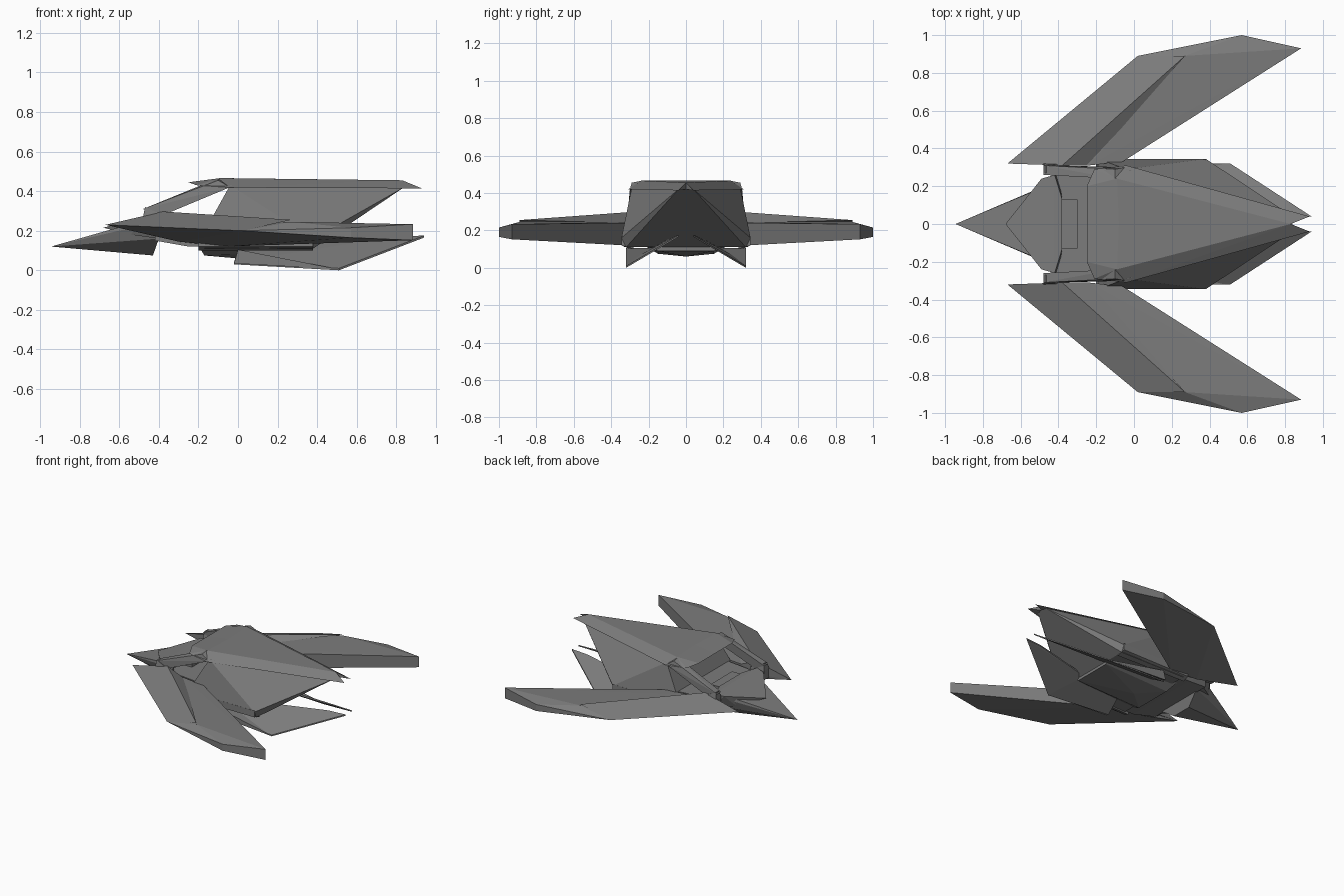
import bpy, bmesh

if "Cube" in bpy.data.objects:
    bpy.data.objects.remove(bpy.data.objects["Cube"])

grey = bpy.data.materials.new("hull_grey")
grey.diffuse_color = (0.2, 0.2, 0.2, 1)
grey.use_nodes = True
grey.node_tree.nodes["Principled BSDF"].inputs["Base Color"].default_value = grey.diffuse_color


def solid(name, pts, mirror=False, sym=False):
    """Flat-faced convex part; sym adds y-mirrored points, mirror adds a second copy."""
    if sym:
        pts = pts + [(x, -y, z) for x, y, z in pts if y]
    for side, sign in (("left", 1), ("right", -1)) if mirror else (("", 1),):
        bm = bmesh.new()
        for x, y, z in pts:
            bm.verts.new((x, y * sign, z))
        res = bmesh.ops.convex_hull(bm, input=bm.verts[:])
        junk = [v for v in res["geom_interior"] if isinstance(v, bmesh.types.BMVert)]
        bmesh.ops.delete(bm, geom=junk, context='VERTS')
        bmesh.ops.dissolve_limit(bm, angle_limit=0.02, verts=bm.verts[:], edges=bm.edges[:])
        bmesh.ops.recalc_face_normals(bm, faces=bm.faces[:])
        me = bpy.data.meshes.new(name)
        bm.to_mesh(me)
        bm.free()
        me.materials.append(grey)
        ob = bpy.data.objects.new((name + "_" + side).strip("_"), me)
        bpy.context.collection.objects.link(ob)


def slab(pts, t):
    """Thicken an outline in z."""
    return pts + [(x, y, z + t) for x, y, z in pts]


# swept wings: flat rear blade plus raised leading ridge
solid("wing_blade", [(-.67, .32, .23), (.02, .89, .2), (.27, .89, .245),
                     (.57, 1, .215), (.57, 1, .165), (.885, .93, .233), (.885, .93, .152),
                     (-.24, .31, .245), (-.06, .33, .24), (-.06, .33, .12), (-.3, .32, .145)],
      mirror=True)
solid("wing_ridge", [(-.67, .32, .23), (.02, .89, .2), (.27, .89, .255), (-.38, .31, .297),
                     (-.24, .31, .24), (-.38, .31, .2)], mirror=True)

# pointed nose and raised front deck
solid("nose", [(-.945, 0, .12), (-.54, .17, .235), (-.43, .08, .075), (-.4, .2, .16),
               (-.43, .22, .24)], sym=True)
solid("front_deck", [(-.68, 0, .215), (-.49, .24, .27), (-.54, .16, .18), (-.42, .26, .28),
                     (-.38, .13, .28), (-.4, .26, .16)], sym=True)
solid("mid_deck", [(-.42, .27, .15), (-.42, .27, .24), (-.1, .31, .24), (-.1, .31, .12),
                   (-.25, .3, .12)], sym=True)
solid("deck_vent", slab([(-.38, .13, .23), (-.3, .13, .23)], .04), sym=True)

# strut feet and the struts carrying the roof
solid("strut_foot", slab([(-.48, .26, .2), (-.48, .32, .2), (-.36, .26, .2), (-.36, .32, .2)], .07)
      + [(-.47, .27, .32), (-.47, .31, .32)], mirror=True)
solid("strut", [(-.48, .26, .31), (-.48, .31, .31), (-.4, .26, .27), (-.4, .31, .27),
                (-.1, .24, .465), (-.1, .29, .455), (-.04, .24, .42), (-.04, .3, .42)], mirror=True)

# main hull, raked at the front and overhanging at the rear
solid("hull", [(-.19, .345, .16), (-.17, .33, .11), (-.04, .29, .43), (.38, .345, .16),
               (.38, .32, .11), (.84, .04, .42)], sym=True)

# roof in two halves, leaving the notch between the tail tips
solid("roof", [(-.25, 0, .445), (-.25, .2, .445), (-.09, .24, .466), (-.21, .29, .43),
               (-.04, .31, .418), (.93, .04, .414), (.83, 0, .455), (.83, 0, .42),
               (-.08, 0, .466), (-.2, 0, .43)], mirror=True)

# side sills beside the hull
solid("sill", slab([(-.2, .3, .1), (-.2, .345, .12), (.38, .345, .12), (.38, .28, .1)], .05),
      mirror=True)

# shallow belly keel
solid("belly", [(-.21, .26, .14), (-.17, .15, .075), (0, 0, .06), (.38, .15, .09),
                (.38, .2, .13)], sym=True)

# lower tail fins: tilted blade with a wedge root under the hull
solid("fin_root", [(-.02, .32, .035), (.51, .32, .005), (0, .32, .105), (0, .18, .105)],
      mirror=True)
solid("fin_blade", slab([(-.02, .3, .03), (.51, .32, 0), (.94, .04, .165),
                         (.8, .05, .163), (.35, .12, .122), (0, .18, .1)], .01), mirror=True)
